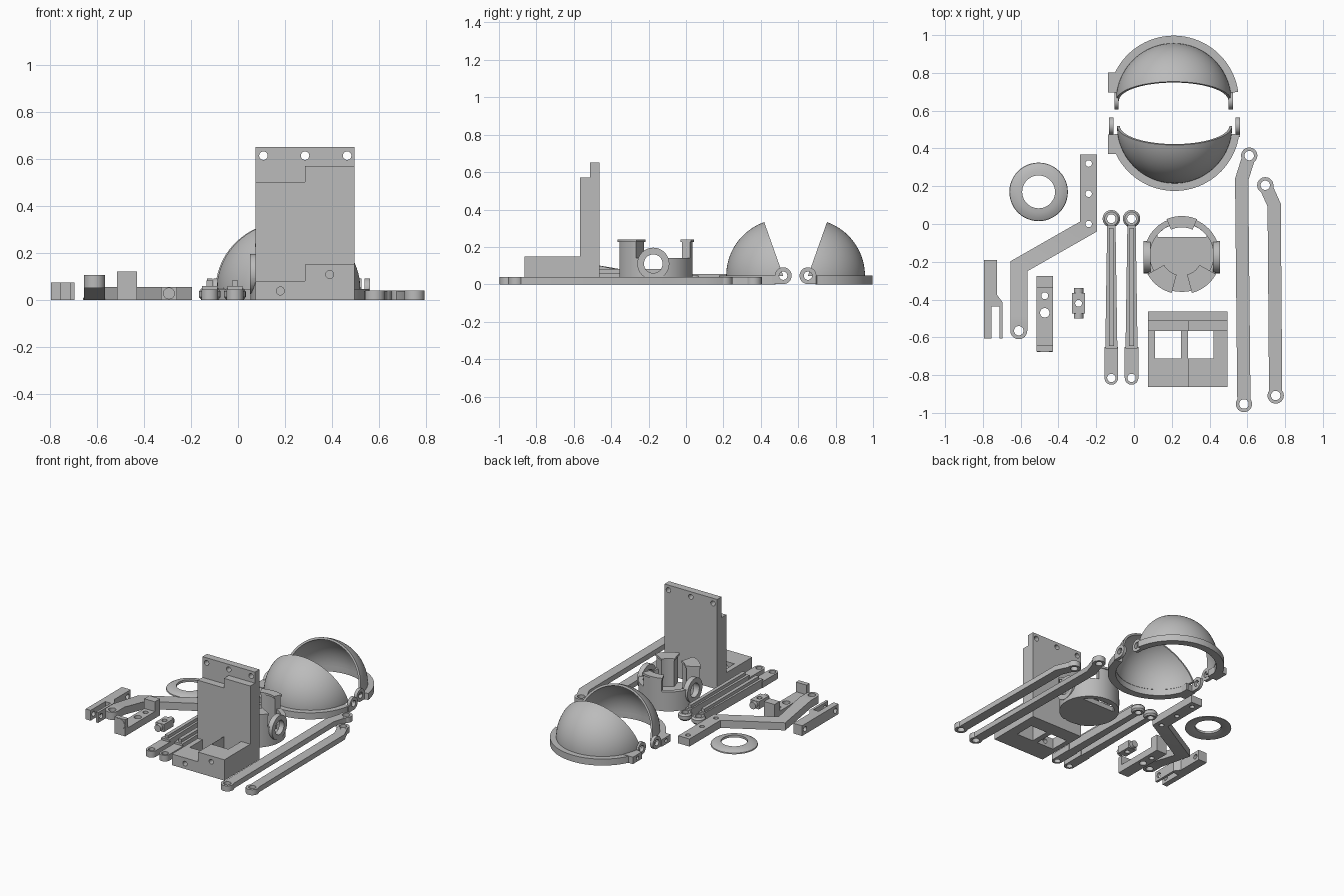
import bpy, bmesh
from math import radians, cos, sin, pi
from mathutils import Vector, Matrix

if "Cube" in bpy.data.objects:
    bpy.data.objects.remove(bpy.data.objects["Cube"])

grey = bpy.data.materials.new("plain_grey")
grey.use_nodes = True
colour = (0.5, 0.5, 0.5, 1)
grey.diffuse_color = colour
grey.node_tree.nodes["Principled BSDF"].inputs["Base Color"].default_value = colour
parts = []


def finish(name, bm):
    bmesh.ops.remove_doubles(bm, verts=bm.verts, dist=1e-5)
    bmesh.ops.recalc_face_normals(bm, faces=bm.faces)
    mesh = bpy.data.meshes.new(name)
    bm.to_mesh(mesh)
    bm.free()
    obj = bpy.data.objects.new(name, mesh)
    bpy.context.scene.collection.objects.link(obj)
    parts.append(obj)
    return obj


def box(name, xs, ys, zs):
    bm = bmesh.new()
    bmesh.ops.create_cube(bm, size=1)
    for v in bm.verts:
        v.co = [lo + (c + 0.5) * (hi - lo) for c, (lo, hi) in zip(v.co, (xs, ys, zs))]
    return finish(name, bm)


def cylinder(name, centre, radius, length, axis="Z"):
    bm = bmesh.new()
    turn = {"X": Matrix.Rotation(pi / 2, 4, "Y"), "Y": Matrix.Rotation(pi / 2, 4, "X"), "Z": Matrix()}
    bmesh.ops.create_cone(bm, cap_ends=True, segments=32, radius1=radius, radius2=radius,
                          depth=length, matrix=Matrix.Translation(centre) @ turn[axis])
    return finish(name, bm)


def extrude(bm, faces, z0, z1):
    made = bmesh.ops.extrude_face_region(bm, geom=faces)["geom"]
    for v in bm.verts:
        v.co.z = z0
    for v in made:
        if isinstance(v, bmesh.types.BMVert):
            v.co.z = z1


def strip(name, left, right, z0, z1):
    """Solid band between two matching lines."""
    bm = bmesh.new()
    a = [bm.verts.new((x, y, 0)) for x, y in left]
    b = [bm.verts.new((x, y, 0)) for x, y in right]
    faces = [bm.faces.new((a[i], a[i + 1], b[i + 1], b[i])) for i in range(len(a) - 1)]
    extrude(bm, faces, z0, z1)
    return finish(name, bm)


def ribbon(name, path, half, z0, z1):
    """Flat bar of constant width along a bent path, with mitred corners."""
    pts = [Vector(p) for p in path]
    left, right = [], []
    for i, p in enumerate(pts):
        d0 = (p - pts[i - 1]).normalized() if i else (pts[1] - p).normalized()
        d1 = (pts[i + 1] - p).normalized() if i < len(pts) - 1 else d0
        n = Vector((-d0.y - d1.y, d0.x + d1.x)).normalized()
        n *= half / n.dot(Vector((-d0.y, d0.x)))
        left.append(p + n)
        right.append(p - n)
    return strip(name, left, right, z0, z1)


def arc(name, centre, r0, r1, a0, a1, z0, z1):
    n = max(4, int((a1 - a0) / 4))
    angles = [radians(a0 + (a1 - a0) * i / n) for i in range(n + 1)]
    line = lambda r: [(centre[0] + r * cos(t), centre[1] + r * sin(t)) for t in angles]
    return strip(name, line(r0), line(r1), z0, z1)


def lathe(name, profile, centre):
    bm = bmesh.new()
    face = bm.faces.new([bm.verts.new((r, 0, z)) for r, z in profile])
    edges = list(face.edges)
    bmesh.ops.spin(bm, geom=edges, cent=(0, 0, 0), axis=(0, 0, 1), angle=2 * pi, steps=48)
    bm.faces.remove(face)
    bmesh.ops.translate(bm, verts=bm.verts, vec=(*centre, 0))
    return finish(name, bm)


def combine(obj, operation, tools):
    for tool in tools:
        m = obj.modifiers.new("combine", "BOOLEAN")
        m.operation, m.object, m.solver = operation, tool, "EXACT"
    graph = bpy.context.evaluated_depsgraph_get()
    mesh = bpy.data.meshes.new_from_object(obj.evaluated_get(graph))
    obj.modifiers.clear()
    obj.data = mesh
    for tool in tools:
        parts.remove(tool)
        bpy.data.objects.remove(tool)


def cut(obj, *tools):
    combine(obj, "DIFFERENCE", tools)


def fuse(obj, *tools):
    combine(obj, "UNION", tools)


def hole(x, y, z, radius, axis="Z", length=0.4):
    return cylinder("hole", (x, y, z), radius, length, axis)


# Eyelids: a slice of hollow sphere, a flange, two pivot ears and a lever block
def eyelid(name, x, y, side, ears):
    bm = bmesh.new()
    steps = [pi * i / 40 for i in range(41)]
    rim = [(0.305 * cos(t), 0.305 * sin(t)) for t in steps]
    rim += [(0.29 * cos(t), 0.29 * sin(t)) for t in reversed(steps)]
    face = bm.faces.new([bm.verts.new((px, side * py, 0)) for px, py in rim])
    bmesh.ops.spin(bm, geom=[face], cent=(0, 0, 0), axis=(side, 0, 0),
                   angle=radians(70.5), steps=20)
    bmesh.ops.translate(bm, verts=bm.verts, vec=(x, y, 0.045))
    finish(name + "_dome", bm)
    start = 8 if side > 0 else 188
    arc(name + "_flange", (x, y), 0.292, 0.345, start, start + 164, 0, 0.047)
    for ear in ears:
        tab = cylinder(name + "_ear", (ear, y, 0.046), 0.045, 0.023, "X")
        fuse(tab, box("web", (ear - 0.0115, ear + 0.0115),
                      sorted((y, y + side * 0.06)), (0.001, 0.047)))
        cut(tab, hole(ear, y, 0.046, 0.022, "X"))
    ys = sorted((y + side * 0.045, y + side * 0.15))
    lever = box(name + "_lever_block", (-0.137, -0.06), ys, (0, 0.05))
    cut(lever, hole(-0.13, sum(ys) / 2, 0.025, 0.013, "X", 0.1))


eyelid("upper_lid", 0.21, 0.652, 1, (-0.093, 0.513))
eyelid("lower_lid", 0.215, 0.52, -1, (-0.12, 0.55))

# Thin curved iris ring
lathe("iris_ring", [(0.155, 0), (0.153, 0.008), (0.135, 0.018), (0.11, 0.024),
                    (0.087, 0.026), (0.087, 0.01), (0.12, 0)], (-0.505, 0.17))

# Bent arm whose front end rises
arm = ribbon("bent_arm", [(-0.24, 0.367), (-0.24, -0.013), (-0.61, -0.224),
                          (-0.61, -0.49), (-0.61, -0.565)], 0.045, 0, 0.055)
for v in arm.data.vertices:
    v.co.z += 0.05 * min(1, max(0, (-0.26 - v.co.y) / 0.22))
fuse(arm, cylinder("end", (-0.61, -0.565, 0.0775), 0.045, 0.055))
cut(arm, *[hole(-0.24, y, 0, 0.017) for y in (0.32, 0.16, 0)], hole(-0.61, -0.565, 0, 0.025))

# Slotted fork
fork = strip("fork", [(-0.795, y) for y in (-0.19, -0.375, -0.415, -0.605)],
             [(-0.725, -0.19), (-0.725, -0.375), (-0.695, -0.415), (-0.695, -0.605)], 0, 0.074)
cut(fork, box("slot", (-0.755, -0.713), (-0.7, -0.437), (-0.1, 0.2)),
    hole(-0.75, -0.57, 0.037, 0.018, "X"), hole(-0.75, -0.225, 0.037, 0.018, "X"))

# Bracket with upright ends
bracket = box("bracket", (-0.515, -0.43), (-0.675, -0.275), (0, 0.05))
fuse(bracket, box("front", (-0.515, -0.43), (-0.675, -0.642), (0.01, 0.12)),
     box("back", (-0.515, -0.43), (-0.335, -0.275), (0.01, 0.12)))
cut(bracket, hole(-0.4725, -0.38, 0, 0.018), hole(-0.4725, -0.47, 0, 0.025))
cylinder("bracket_boss", (-0.4725, -0.675, 0.079), 0.04, 0.006, "Y")

# Small cross joint
joint = box("cross_joint", (-0.327, -0.26), (-0.475, -0.365), (0, 0.055))
fuse(joint, cylinder("pin", (-0.2935, -0.42, 0.0275), 0.025, 0.16, "Y"))
cut(joint, hole(-0.2935, -0.42, 0, 0.018))

# Pair of push rods
for x in (-0.12, -0.013):
    lathe("rod_eye", [(0.023, 0), (0.036, 0), (0.046, 0.012), (0.046, 0.036),
                      (0.036, 0.048), (0.023, 0.048)], (x, 0.028))
    strip("rod_body", [(x - 0.022, -0.005), (x - 0.032, -0.66)],
          [(x + 0.022, -0.005), (x + 0.032, -0.66)], 0, 0.06)
    strip("rod_ridge", [(x - 0.012, -0.02), (x - 0.013, -0.645)],
          [(x + 0.012, -0.02), (x + 0.013, -0.645)], 0.05, 0.082)
    tongue = ribbon("rod_tongue", [(x, -0.65), (x, -0.815)], 0.036, 0, 0.045)
    fuse(tongue, cylinder("end", (x, -0.815, 0.0225), 0.036, 0.045))
    cut(tongue, hole(x, -0.815, 0, 0.022))

# Round socket: floor, wall, side bearings and three posts
hub = (0.253, -0.165)
floor = cylinder("socket_floor", (*hub, 0.0175), 0.195, 0.035)
opening = box("opening", (0.125, 0.385), (-0.068, 0.1), (-0.1, 0.2))
combine(opening, "INTERSECT", [cylinder("limit", (*hub, 0), 0.168, 0.3)])
cut(floor, opening)
wall = arc("socket_wall", hub, 0.168, 0.2, -40, 220, 0, 0.14)
fuse(wall, *[cylinder("bearing", (hub[0] + s * 0.184, -0.175, 0.11), 0.086, 0.036, "X")
             for s in (-1, 1)])
cut(wall, hole(hub[0], -0.175, 0.11, 0.05, "X", 1))
for angle, inner, spread in ((90, 0.155, 21), (-52, 0.115, 21), (-128, 0.115, 21)):
    arc("socket_post", hub, inner, 0.2, angle - spread, angle + spread, 0, 0.228)
    arc("post_rim", hub, inner - 0.008, 0.207, angle - spread - 2, angle + spread + 2, 0.225, 0.24)

# Stepped servo stand: left half sits lower than the right
middle = 0.285
for name, xs, drop, window in (("left", (0.075, middle), 0.07, (0.11, 0.248)),
                               ("right", (middle, 0.495), 0, (middle, 0.422))):
    base = box("stand_base_" + name, xs, (-0.863, -0.515), (0, 0.15 - drop))
    cut(base, box("window", (window[0] + 0.002, window[1]), (-0.712, -0.564), (-0.1, 0.3)),
        hole(sum(xs) / 2, -0.8, 0.108 - drop, 0.017, "Y", 0.2))
    box("stand_backing_" + name, xs, (-0.567, -0.512), (0, 0.57 - drop))
plate = box("stand_plate", (0.075, 0.495), (-0.513, -0.462), (0, 0.65))
cut(plate, *[hole(x, -0.48, 0.613, 0.018, "Y") for x in (0.108, middle, 0.464)])

# Two long cranked links
for path in ([(0.61, 0.362), (0.57, 0.235), (0.582, -0.953)],
             [(0.695, 0.205), (0.742, 0.1), (0.75, -0.908)]):
    link = ribbon("long_link", path, 0.035, 0, 0.038)
    ends = (path[0], path[-1])
    fuse(link, *[cylinder("end", (*p, 0.019), 0.043, 0.04) for p in ends])
    cut(link, *[hole(*p, 0, 0.025) for p in ends])

# Material and shading
bpy.ops.object.select_all(action="DESELECT")
for obj in parts:
    obj.data.materials.clear()
    obj.data.materials.append(grey)
    obj.select_set(True)
bpy.context.view_layer.objects.active = parts[0]
bpy.ops.object.shade_smooth_by_angle(angle=radians(30))
